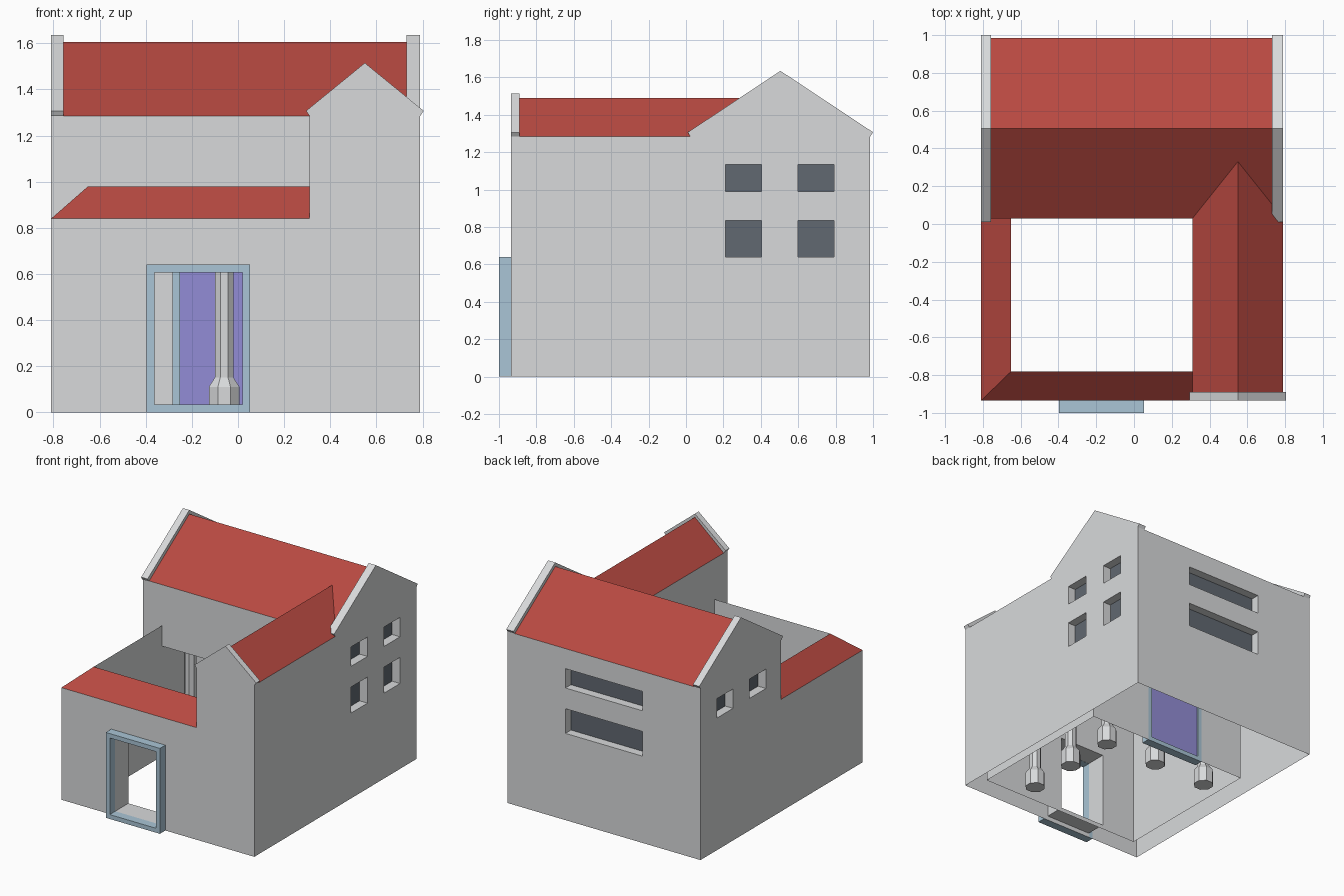
import bpy, bmesh, math
from mathutils import Vector

if "Cube" in bpy.data.objects:
    bpy.data.objects.remove(bpy.data.objects["Cube"])

def mat(name, c):
    m = bpy.data.materials.new(name)
    m.diffuse_color = (*c, 1)
    m.use_nodes = True
    m.node_tree.nodes["Principled BSDF"].inputs["Base Color"].default_value = m.diffuse_color
    return m

WALL = mat("pale grey wall", (.69, .70, .71))
ROOF = mat("red roof", (.48, .067, .053))
BLUE = mat("pale blue frame", (.40, .56, .67))
DOOR = mat("violet door", (.29, .265, .67))
GLASS = mat("dark window", (.12, .14, .165))

def finish(name, bm, mats):
    bmesh.ops.remove_doubles(bm, verts=bm.verts, dist=1e-5)
    me = bpy.data.meshes.new(name)
    bm.to_mesh(me)
    bm.free()
    for m in mats:
        me.materials.append(m)
    ob = bpy.data.objects.new(name, me)
    bpy.context.collection.objects.link(ob)
    return ob

def sheet(name, material, *polys):
    bm = bmesh.new()
    for p in polys:
        bm.faces.new([bm.verts.new(v) for v in p])
    return finish(name, bm, [material])

def wall(name, axis, pos, sign, a0, a1, z0, z1, holes=(), depth=0, glazed=False):
    """Upright wall sheet at axis=pos facing sign; holes (a0,a1,z0,z1) get reveals."""
    def P(a, z, d=0):
        q = pos - sign * d
        return (q, a, z) if axis == 'x' else (a, q, z)
    n = Vector((sign, 0, 0)) if axis == 'x' else Vector((0, sign, 0))
    bm = bmesh.new()
    def face(pts, idx=0, normal=None):
        f = bm.faces.new([bm.verts.new(p) for p in pts])
        f.material_index = idx
        f.normal_update()
        if normal is not None and f.normal.dot(normal) < 0:
            f.normal_flip()
    As = sorted({a0, a1, *[v for h in holes for v in h[:2]]})
    Zs = sorted({z0, z1, *[v for h in holes for v in h[2:]]})
    for l, r in zip(As, As[1:]):
        for b, t in zip(Zs, Zs[1:]):
            if not any(h[0] <= l and r <= h[1] and h[2] <= b and t <= h[3] for h in holes):
                face([P(l, b), P(r, b), P(r, t), P(l, t)], 0, n)
    for l, r, b, t in holes:
        ring = [(l, b), (r, b), (r, t), (l, t)]
        mid = Vector(P((l + r) / 2, (b + t) / 2))
        if depth:
            for p, q in zip(ring, ring[1:] + ring[:1]):
                c = Vector(P((p[0] + q[0]) / 2, (p[1] + q[1]) / 2))
                face([P(*p), P(*q), P(*q, depth), P(*p, depth)], 0, mid - c)
        if glazed:
            face([P(*p, depth) for p in ring], 1, n)
    return finish(name, bm, [WALL, GLASS])

def prism(name, material, pts, axis, lo, hi):
    """Solid profile in (a, z) swept along axis."""
    bm = bmesh.new()
    f = bm.faces.new([bm.verts.new((lo, a, z) if axis == 'x' else (a, lo, z)) for a, z in pts])
    ext = bmesh.ops.extrude_face_region(bm, geom=[f], use_keep_orig=True)
    vs = [v for v in ext['geom'] if isinstance(v, bmesh.types.BMVert)]
    d = (hi - lo, 0, 0) if axis == 'x' else (0, hi - lo, 0)
    bmesh.ops.translate(bm, verts=vs, vec=d)
    bmesh.ops.recalc_face_normals(bm, faces=bm.faces)
    return finish(name, bm, [material])

def frame(name, x0, x1, top, y0, y1, t=.033):
    for part, a, b, c, d in (("left", x0, x0 + t, 0, top), ("right", x1 - t, x1, 0, top),
                             ("head", x0 + t, x1 - t, top - t, top), ("sill", x0 + t, x1 - t, 0, t)):
        prism(name + "_" + part, BLUE, [(a, c), (b, c), (b, d), (a, d)], 'y', y0, y1)

L, R, F, B = -.81, .79, -.935, .985       # outer faces
IL, IF, IR, IB = -.65, -.78, .72, .41     # courtyard and arcade walls
WX, BY = .31, .03                         # wing and back block courtyard fronts
EAVE, LOW, HIGH, CEIL = 1.285, .84, .98, .825

# outer walls with recessed windows
cols = ((.21, .405), (.60, .79))
upper = [(*c, .99, 1.135) for c in cols]
lower = [(*c, .64, .835) for c in cols]
wall("right_wall", 'x', R, 1, F, B, 0, EAVE, upper + lower, .065, True)
wall("left_back_wall", 'x', L, -1, BY, B, 0, EAVE, upper, .065, True)
wall("left_low_wall", 'x', L, -1, F, BY, 0, LOW)
wall("back_wall", 'y', B, 1, L, R, 0, EAVE,
     [(-.33, .31, .99, 1.135), (-.33, .31, .65, .835)], .065, True)
gate = (-.363, .02, .033, .608)
wall("front_wall", 'y', F, -1, L, WX, 0, LOW, [gate], IF - F)
wall("front_wing_wall", 'y', F, -1, WX, R, 0, EAVE)

# courtyard walls
wall("court_front_wall", 'y', IF, 1, IL, WX, 0, HIGH, [gate])
wall("arcade_front_wall", 'y', IF, 1, WX, IR, 0, CEIL)
wall("court_left_wall", 'x', IL, 1, IF, BY, 0, HIGH)
wall("arcade_left_wall", 'x', IL, 1, BY, IB, 0, CEIL)
wall("arcade_right_wall", 'x', IR, -1, IF, IB, 0, CEIL)
wall("arcade_back_wall", 'y', IB, -1, IL, IR, 0, CEIL, [(-.285, .21, 0, .64)])
wall("back_block_facade", 'y', BY, -1, L, WX, CEIL, EAVE)
wall("wing_facade", 'x', WX, -1, F, BY, CEIL, EAVE)
sheet("arcade_ceiling", WALL,
      [(IL, BY, CEIL), (IL, IB, CEIL), (IR, IB, CEIL), (IR, BY, CEIL)],
      [(WX, IF, CEIL), (WX, BY, CEIL), (IR, BY, CEIL), (IR, IF, CEIL)])

# raised gables
side = [(.022, EAVE), (.01, 1.307), (.505, 1.635), (1.0, 1.307), (B, EAVE)]
prism("left_gable", WALL, side, 'x', L, -.757)
prism("right_gable", WALL, side, 'x', .73, R)
prism("front_gable", WALL, [(WX, EAVE), (.295, 1.307), (.55, 1.515), (.805, 1.307), (R, EAVE)],
      'y', F, -.89)

# roofs: back block, wing with valleys, low lean-to
sheet("back_roof", ROOF,
      [(-.757, BY, EAVE), (.73, BY, EAVE), (.73, .505, 1.605), (-.757, .505, 1.605)],
      [(.73, B, EAVE), (-.757, B, EAVE), (-.757, .505, 1.605), (.73, .505, 1.605)])
sheet("wing_roof", ROOF,
      [(WX, BY, EAVE), (WX, -.89, EAVE), (.55, -.89, 1.49), (.55, .33, 1.49)],
      [(R, -.89, EAVE), (R, BY, EAVE), (.55, .33, 1.49), (.55, -.89, 1.49)])
sheet("low_roof", ROOF,
      [(L, BY, LOW), (L, F, LOW), (IL, IF, HIGH), (IL, BY, HIGH)],
      [(L, F, LOW), (WX, F, LOW), (WX, IF, HIGH), (IL, IF, HIGH)])

# entrance frame, inner door
frame("gate_frame", -.396, .053, .64, -1.0, F)
frame("door_frame", -.285, .21, .64, .345, IB)
sheet("door_panel", DOOR, [(-.252, .4, .033), (.177, .4, .033), (.177, .4, .607), (-.252, .4, .607)])

# arcade columns, eight sided
def column(name, x, y):
    bm = bmesh.new()
    rings = []
    for r, z in ((.072, 0), (.072, .11), (.043, .152), (.043, CEIL)):
        rings.append([bm.verts.new((x + r * math.cos(a), y + r * math.sin(a), z))
                      for a in (math.pi / 8 + i * math.pi / 4 for i in range(8))])
    for lo, hi in zip(rings, rings[1:]):
        for i in range(8):
            j = (i + 1) % 8
            bm.faces.new((lo[i], lo[j], hi[j], hi[i]))
    bm.faces.new(rings[0][::-1])
    finish(name, bm, [WALL])

for i, (x, y) in enumerate(((-.51, .165), (-.06, .165), (.39, .165), (.39, -.24), (.39, -.635))):
    column(f"column_{i + 1}", x, y)
